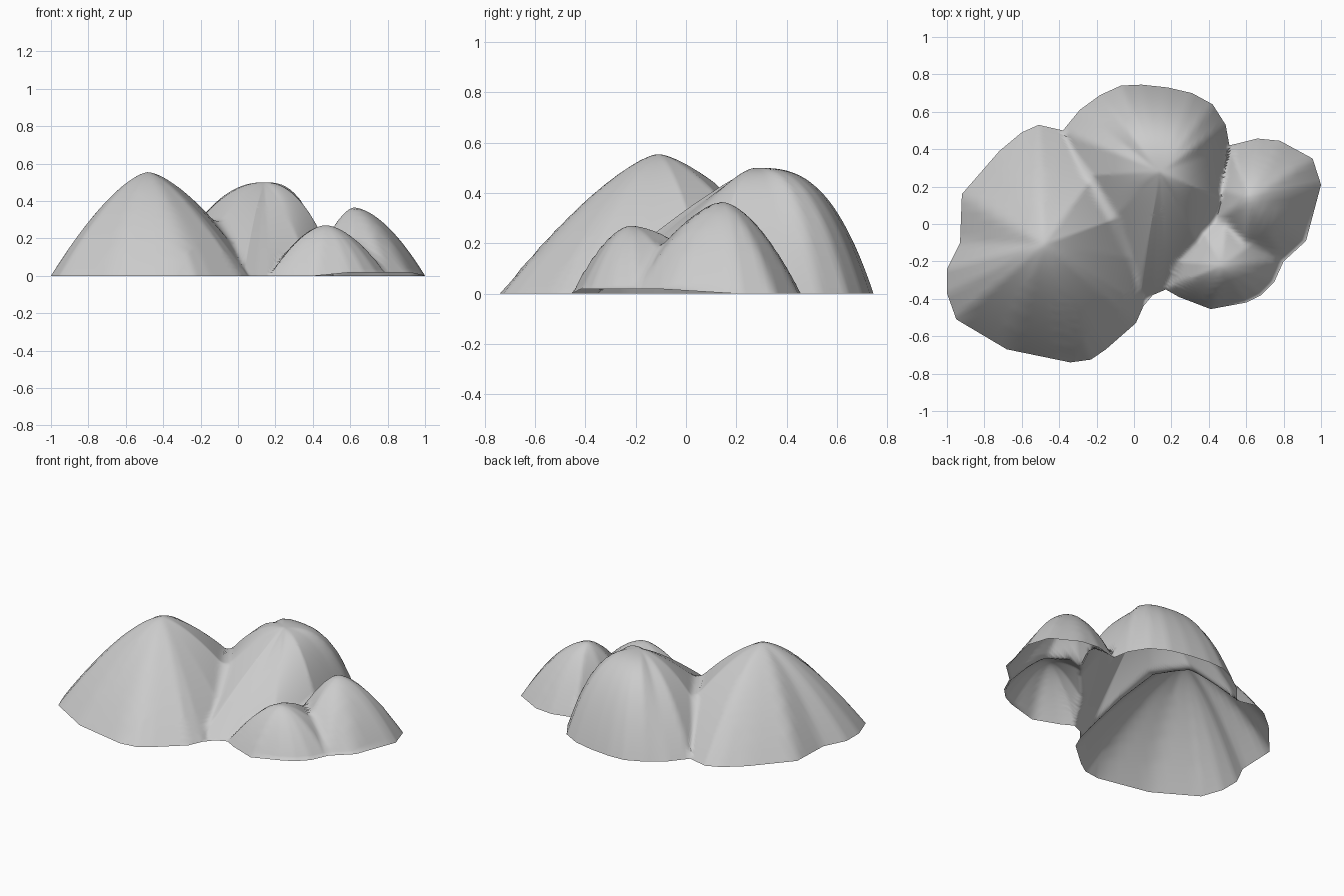
import bpy
from mathutils import Vector

if "Cube" in bpy.data.objects:
    bpy.data.objects.remove(bpy.data.objects["Cube"])

# Ground outline, counter-clockwise from the right
OUTLINE = [(1, .21), (.955, .35), (.78, .445), (.66, .457), (.51, .42), (.49, .53),
           (.42, .64), (.31, .7), (.18, .73), (.04, .745), (-.07, .74), (-.18, .69),
           (-.29, .61), (-.38, .5), (-.51, .53), (-.6, .49), (-.72, .39), (-.92, .16),
           (-.93, -.1), (-1, -.24), (-1, -.37), (-.95, -.51), (-.68, -.67), (-.34, -.74),
           (-.23, -.725), (-.15, -.67), (.01, -.53), (.05, -.44), (.1, -.38), (.17, -.35),
           (.24, -.39), (.41, -.455), (.6, -.42), (.68, -.38), (.75, -.31), (.8, -.2),
           (.92, -.09)]
RAISED = range(32, 37)   # rim corners that sit slightly off the ground


def foot(first, last, p):
    """Stretch of the outline with a slope exponent p."""
    return [(x, y, p) for x, y in OUTLINE[first:last + 1]]


# Hills: peak, height, footprint (x, y, slope exponent)
HILLS = [
    ((-.48, -.11), .555, foot(13, 22, 1.5) + foot(23, 27, 1.4)
     + [(.1, -.2, 1.4), (.1, .1, 1.5), (-.1, .42, 1.5)]),
    ((.14, .28), .5, foot(5, 11, 2.8) + foot(12, 13, 2.2)
     + [(-.4, .25, 2.0), (-.3, -.15, 1.4), (.02, -.42, 1.2)] + foot(28, 29, 1.2)
     + [(.4, -.22, 1.4), (.54, .1, 2.2), (.51, .42, 2.4)]),
    ((.62, .14), .365, foot(0, 4, 1.7) + [(.4, .2, 1.7), (.38, -.02, 1.6), (.58, -.25, 1.5)]
     + foot(35, 36, 1.6)),
    ((.47, -.22), .27, foot(29, 35, 1.7) + [(.76, -.02, 1.7), (.5, .2, 1.7),
                                          (.3, .08, 1.8), (.17, -.2, 1.8)]),
]


def hill_height(p, peak, height, ring):
    c = Vector(peak)
    d = p - c
    if d.length < 1e-5:
        return height
    for i, (x, y, e) in enumerate(ring):
        x2, y2, e2 = ring[(i + 1) % len(ring)]
        u, v = Vector((x, y)) - c, Vector((x2, y2)) - c
        det = u.x * v.y - u.y * v.x
        if det < 1e-9:
            continue
        a = (d.x * v.y - d.y * v.x) / det
        b = (u.x * d.y - u.y * d.x) / det
        if a >= -1e-6 and b >= -1e-6:
            t = a + b
            return max(0, height * (1 - t ** ((a * e + b * e2) / t)))
    return 0


def blend(a, b, amount):
    k = amount * min(a, b) + 1e-6
    h = max(k - abs(a - b), 0)
    return max(a, b) + h * h / (4 * k)


def terrain(p):
    a, b, c, d = (hill_height(p, *h) for h in HILLS)
    return blend(blend(a, b, .35), blend(c, d, .2), .25)


# Open shell: rings growing from the centre out to the outline
centre = Vector((.1, .05))
rim, rim_z, split = [], [], 5
for i, q in enumerate(OUTLINE):
    j = (i + 1) % len(OUTLINE)
    z, z2 = .018 * (i in RAISED), .018 * (j in RAISED)
    for k in range(split):
        rim.append(Vector(q).lerp(Vector(OUTLINE[j]), k / split))
        rim_z.append(z + (z2 - z) * k / split)
n, rings = len(rim), 64
verts = [(*centre, terrain(centre))]
for j in range(1, rings + 1):
    for q, z in zip(rim, rim_z):
        p = centre.lerp(q, j / rings)
        verts.append((p.x, p.y, max(terrain(p), z) if j < rings else z))
faces = [(0, 1 + i, 1 + (i + 1) % n) for i in range(n)]
for j in range(rings - 1):
    s = 1 + j * n
    for i in range(n):
        k = (i + 1) % n
        faces.append((s + i, s + n + i, s + n + k, s + k))

mesh = bpy.data.meshes.new("rocky_hills")
mesh.from_pydata(verts, [], faces)
hills = bpy.data.objects.new("rocky_hills", mesh)
bpy.context.collection.objects.link(hills)
bpy.context.view_layer.objects.active = hills
hills.select_set(True)
bpy.ops.object.shade_smooth_by_angle(angle=1.4)
